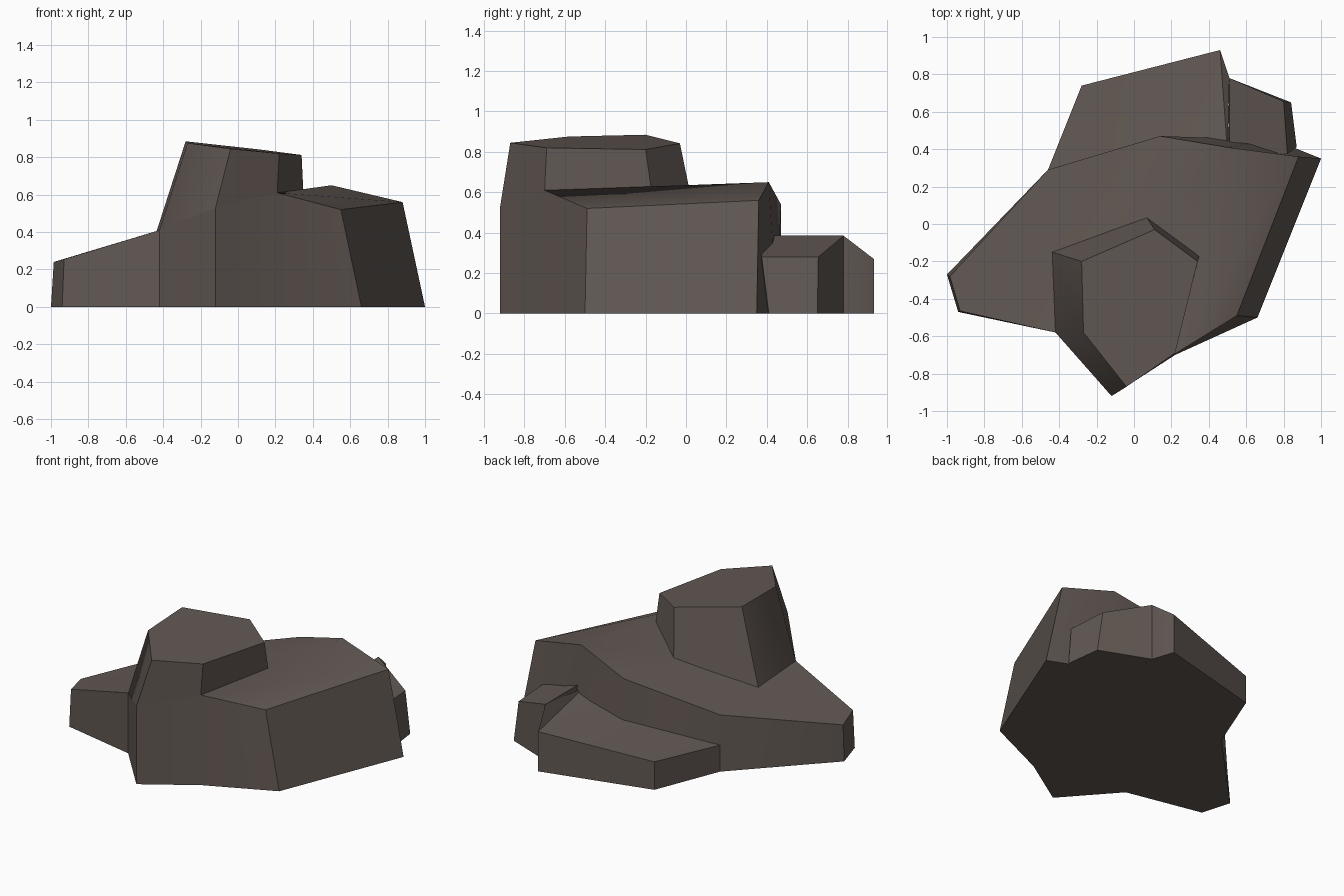
import bpy, bmesh, math

cube = bpy.data.objects.get("Cube")
if cube:
    bpy.data.objects.remove(cube, do_unlink=True)

stone = bpy.data.materials.new("brown_grey_stone")
stone.use_nodes = True
colour = (0.122, 0.098, 0.087, 1)
stone.diffuse_color = colour
stone.node_tree.nodes["Principled BSDF"].inputs["Base Color"].default_value = colour


def rock(name, base, top, caps=None):
    """Loft a base outline to a top outline; caps lists the facets of the top."""
    bm = bmesh.new()
    low = [bm.verts.new(p if len(p) == 3 else (*p, 0)) for p in base]
    high = [bm.verts.new(p) for p in top]
    n = len(low)
    for i in range(n):
        j = (i + 1) % n
        bm.faces.new((low[i], low[j], high[j], high[i]))
    bm.faces.new(low[::-1])
    for cap in caps or [range(n)]:
        bm.faces.new([high[i] for i in cap])
    bmesh.ops.recalc_face_normals(bm, faces=bm.faces)
    mesh = bpy.data.meshes.new(name)
    bm.to_mesh(mesh)
    bm.free()
    mesh.materials.append(stone)
    obj = bpy.data.objects.new(name, mesh)
    bpy.context.collection.objects.link(obj)
    bpy.ops.object.select_all(action="DESELECT")
    obj.select_set(True)
    bpy.context.view_layer.objects.active = obj
    bpy.ops.object.shade_smooth_by_angle(angle=math.radians(36))
    return obj


# Main slab, with a low tip on one side and a ridge on the other
rock("main_slab",
     [(-1, -.27), (-.94, -.47), (-.42, -.58), (-.12, -.92), (.22, -.70),
      (.66, -.50), (1, .35), (.75, .45), (.14, .47), (-.46, .29)],
     [(-.985, -.28, .24), (-.93, -.465, .255), (-.42, -.58, .41),
      (-.12, -.92, .53), (.21, -.70, .61), (.55, -.49, .52),
      (.88, .36, .56), (.50, .41, .65), (.14, .47, .54), (-.46, .29, .385)],
     [(4, 5, 6, 7), (2, 3, 4), (2, 4, 7, 8), (2, 8, 9), (2, 9, 0, 1)])

# Tall block standing on the slab
rock("upper_block",
     [(-.44, -.15, .39), (-.42, -.58, .41), (-.12, -.92, .53),
      (.21, -.70, .61), (.35, -.17, .60), (.065, .04, .50)],
     [(-.28, -.20, .885), (-.27, -.58, .876), (-.04, -.87, .845),
      (.22, -.69, .82), (.34, -.20, .812), (.11, -.03, .842)])

# Low ledge at the back
rock("back_ledge",
     [(-.46, .29), (.14, .44), (.50, .38), (.51, .78), (.46, .93), (-.28, .74)],
     [(-.46, .29, .18), (.14, .44, .26), (.50, .38, .35),
      (.51, .78, .385), (.46, .93, .27), (-.28, .74, .19)],
     [(0, 1, 5), (1, 4, 5), (1, 2, 4), (2, 3, 4)])

# Small block beside the ledge
rock("back_corner_block",
     [(.50, .35), (.87, .41), (.84, .65), (.51, .78)],
     [(.51, .37, .385), (.82, .375, .28), (.80, .655, .28), (.51, .78, .385)])
